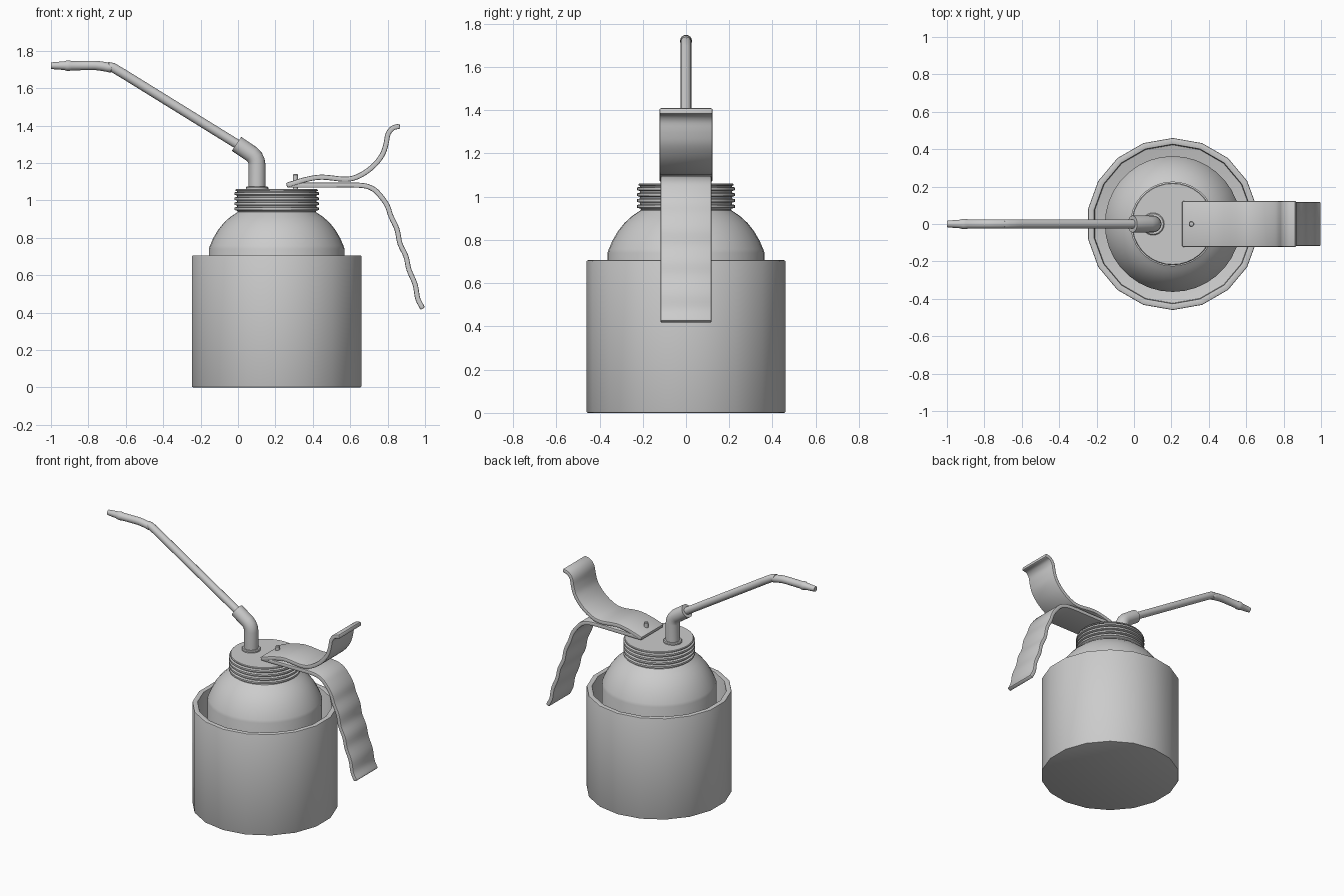
import bpy, bmesh, math
from mathutils import Vector

if "Cube" in bpy.data.objects:
    bpy.data.objects.remove(bpy.data.objects["Cube"])

CX = 0.207  # axis of the can


def finish(name, bm, bevel=0.0, angle=35):
    bmesh.ops.remove_doubles(bm, verts=bm.verts, dist=1e-5)
    bmesh.ops.recalc_face_normals(bm, faces=bm.faces)
    me = bpy.data.meshes.new(name)
    bm.to_mesh(me)
    bm.free()
    ob = bpy.data.objects.new(name, me)
    bpy.context.collection.objects.link(ob)
    bpy.ops.object.select_all(action='DESELECT')
    bpy.context.view_layer.objects.active = ob
    ob.select_set(True)
    if bevel:
        m = ob.modifiers.new("bevel", 'BEVEL')
        m.width, m.segments, m.limit_method = bevel, 2, 'ANGLE'
        m.angle_limit = math.radians(50)
        bpy.ops.object.modifier_apply(modifier="bevel")
    bpy.ops.object.shade_smooth_by_angle(angle=math.radians(angle))
    return ob


def skin(bm, rings):
    """Bridge successive vertex rings and cap both ends."""
    n = len(rings[0])
    for a, b in zip(rings, rings[1:]):
        for i in range(n):
            j = (i + 1) % n
            bm.faces.new((a[i], a[j], b[j], b[i]))
    bm.faces.new(rings[0])
    bm.faces.new(rings[-1])


def lathe(name, profile, x, sides, bevel=0.0):
    bm = bmesh.new()
    rings = []
    for r, z in profile:
        rings.append([bm.verts.new((x + r * math.cos(t), r * math.sin(t), z))
                      for t in (math.pi / 2 + 2 * math.pi * i / sides for i in range(sides))])
    skin(bm, rings)
    return finish(name, bm, bevel)


def spline(pts, steps):
    """Catmull-Rom curve through 2D points."""
    p = [Vector(q) for q in pts]
    p = [2 * p[0] - p[1]] + p + [2 * p[-1] - p[-2]]
    out = []
    for a, b, c, d in zip(p, p[1:], p[2:], p[3:]):
        for k in range(steps):
            t = k / steps
            out.append(0.5 * (2 * b + (c - a) * t + (2 * a - 5 * b + 4 * c - d) * t * t
                              + (3 * b - a - 3 * c + d) * t ** 3))
    return out + [p[-2]]


def normals(path):
    out = []
    for i in range(len(path)):
        d = (path[min(i + 1, len(path) - 1)] - path[max(i - 1, 0)]).normalized()
        out.append(Vector((-d.y, d.x)))
    return out


def tube(name, pts, sides=16):
    """Round tube along (x, z, radius) points in the y = 0 plane."""
    bm = bmesh.new()
    path = [Vector(p[:2]) for p in pts]
    rings = []
    for c, n, p in zip(path, normals(path), pts):
        ring = []
        for i in range(sides):
            t = 2 * math.pi * i / sides
            q = c + n * p[2] * math.cos(t)
            ring.append(bm.verts.new((q.x, p[2] * math.sin(t), q.y)))
        rings.append(ring)
    skin(bm, rings)
    return finish(name, bm)


def strap(name, pts, half, thick=0.027):
    """Bent flat strip following an xz path."""
    bm = bmesh.new()
    path = spline(pts, 4)
    rings = []
    for c, n in zip(path, normals(path)):
        a, b = c + n * thick / 2, c - n * thick / 2
        rings.append([bm.verts.new(v) for v in ((a.x, -half, a.y), (a.x, half, a.y),
                                                (b.x, half, b.y), (b.x, -half, b.y))])
    skin(bm, rings)
    return finish(name, bm, 0.006)


# Outer cup, open at the top
lathe("cup", [(0.46, 0), (0.46, 0.706), (0.425, 0.706), (0.425, 0.04)], CX, 18, 0.006)

# Inner reservoir with domed shoulder
lathe("reservoir", [(0.363, 0.04), (0.363, 0.74), (0.357, 0.758), (0.34, 0.797), (0.315, 0.84),
                    (0.285, 0.878), (0.25, 0.91), (0.21, 0.937), (0.205, 0.96)], CX, 36)

# Threaded cap
prof = [(0.205, 0.937)]
for k in range(4):
    z = 0.945 + 0.027 * k
    prof += [(0.212, z), (0.227, z + 0.004), (0.227, z + 0.016), (0.212, z + 0.02)]
prof += [(0.212, 1.05), (0.22, 1.051), (0.22, 1.056), (0.216, 1.06)]
lathe("threaded_cap", prof, CX, 36)

# Spout base, elbow and long nozzle
lathe("spout_flange", [(0.06, 1.05), (0.06, 1.068), (0.055, 1.073)], 0.102, 24)
tube("spout_elbow", [(0.102, 1.055, .045), (0.102, 1.19, .045), (0.099, 1.21, .045),
                     (0.09, 1.229, .045), (0.075, 1.246, .045), (-0.008, 1.302, .045)], 20)
bend = spline([(0.03, 1.279), (-0.615, 1.678), (-0.68, 1.707), (-0.75, 1.72), (-0.80, 1.721)], 4)
tube("nozzle", [(0.03, 1.279, .025)] + [(p.x, p.y, .025) for p in bend[4:]] +
     [(-0.89, 1.72, .025), (-0.90, 1.72, .028), (-0.915, 1.72, .028), (-0.93, 1.72, .023),
      (-0.985, 1.72, .019), (-1.0, 1.72, .017)])

# Thumb lever and grip handle
strap("thumb_lever", [(0.26, 1.08), (0.358, 1.11), (0.449, 1.124), (0.572, 1.113), (0.642, 1.128),
                      (0.717, 1.177), (0.77, 1.241), (0.791, 1.30), (0.802, 1.354),
                      (0.827, 1.386), (0.866, 1.397)], 0.122)
strap("grip_handle", [(0.27, 1.081), (0.45, 1.081), (0.645, 1.081), (0.717, 1.064), (0.759, 1.027),
                      (0.797, 0.973), (0.818, 0.914), (0.85, 0.845), (0.866, 0.769), (0.898, 0.70),
                      (0.914, 0.63), (0.947, 0.55), (0.961, 0.475), (0.988, 0.421)], 0.118)

# Pivot pin
lathe("pivot_pin", [(0.014, 1.05), (0.014, 1.136), (0.011, 1.14)], 0.307, 12)
